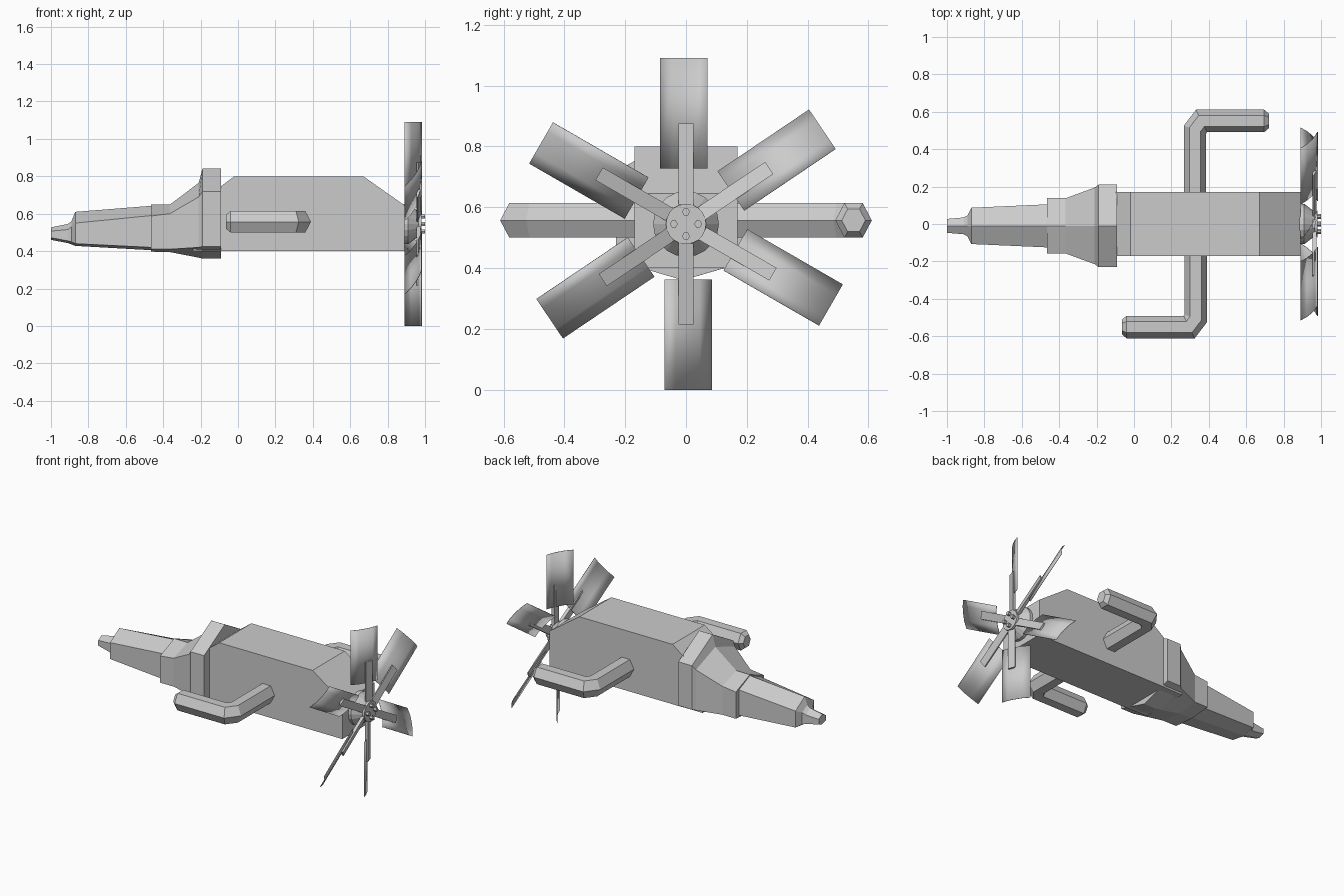
import bpy, bmesh
from math import radians, sin, cos, pi
from mathutils import Vector, Matrix

if "Cube" in bpy.data.objects:
    bpy.data.objects.remove(bpy.data.objects["Cube"])


def finish(name, bm, smooth=False):
    bmesh.ops.recalc_face_normals(bm, faces=bm.faces)
    me = bpy.data.meshes.new(name)
    bm.to_mesh(me)
    bm.free()
    for p in me.polygons:
        p.use_smooth = smooth
    ob = bpy.data.objects.new(name, me)
    bpy.context.collection.objects.link(ob)
    return ob


def loft(name, rings):
    """Skin closed rings of equal size and cap both ends."""
    bm = bmesh.new()
    vs = [[bm.verts.new(p) for p in ring] for ring in rings]
    n = len(vs[0])
    for a, b in zip(vs, vs[1:]):
        for i in range(n):
            j = (i + 1) % n
            bm.faces.new((a[i], a[j], b[j], b[i]))
    bm.faces.new(vs[0])
    bm.faces.new(vs[-1])
    return finish(name, bm)


def prism(name, profile, half):
    """Extrude an xz profile across y."""
    return loft(name, [[(x, y, z) for x, z in profile] for y in (-half, half)])


def turned(name, profile, n, y=0.0, z=0.545):
    """Rings of (x, radius) around an axis along x."""
    return loft(name, [[(x, y + r * cos(2 * pi * i / n), z + r * sin(2 * pi * i / n))
                        for i in range(n)] for x, r in profile])


# Engine block and the lip that runs under the bell housing
prism("engine_block", [(-0.10, 0.40), (0.89, 0.40), (0.89, 0.645), (0.67, 0.80),
                       (-0.02, 0.80), (-0.10, 0.74)], 0.17)
prism("block_lip", [(-0.24, 0.40), (-0.09, 0.40), (-0.09, 0.42), (-0.24, 0.42)], 0.168)


# Gearbox: six-sided sections (x, half width, top, upper side, lower side, bottom)
def section(x, w, top, up, lo, bot, cy=-0.01):
    return [(x, cy, top), (x, cy + w, up), (x, cy + w, lo),
            (x, cy, bot), (x, cy - w, lo), (x, cy - w, up)]


loft("gearbox", [section(*s) for s in (
    (-1.0, 0.037, 0.527, 0.507, 0.472, 0.46),
    (-0.91, 0.045, 0.545, 0.515, 0.455, 0.443),
    (-0.89, 0.056, 0.56, 0.53, 0.45, 0.436),
    (-0.87, 0.097, 0.61, 0.55, 0.44, 0.428),
    (-0.465, 0.115, 0.642, 0.59, 0.42, 0.405),
    (-0.465, 0.148, 0.648, 0.588, 0.41, 0.397),
    (-0.365, 0.148, 0.648, 0.60, 0.41, 0.395),
    (-0.21, 0.205, 0.765, 0.69, 0.42, 0.365),
    (-0.19, 0.22, 0.842, 0.718, 0.425, 0.36),
    (-0.09, 0.22, 0.842, 0.718, 0.425, 0.36))])

# Exhaust pipes: hexagonal tube along a bent path, second one turned half round
PATH = [(0.33, -0.10), (0.33, -0.505), (0.295, -0.551), (-0.04, -0.551)]


def pipe(name, s):
    pts = [Vector((x, y, 0)) for x, y in PATH]
    pts.append(Vector((-0.065, -0.551, 0)))
    rings = []
    for i, p in enumerate(pts):
        d0 = (p - pts[max(i - 1, 0)]).normalized() if i else None
        d1 = (pts[i + 1] - p).normalized() if i < len(pts) - 1 else None
        d0, d1 = d0 or d1, d1 or d0
        t = (d0 + d1).normalized()
        m = Vector((-t.y, t.x, 0)) / t.dot(d0)
        k = 0.65 if i == len(pts) - 1 else 1
        r, h = 0.06 * k, 0.057 * k
        ring = []
        for a, b in ((1, 0), (0.5, 1), (-0.5, 1), (-1, 0), (-0.5, -1), (0.5, -1)):
            q = p + m * (a * r)
            ring.append((0.328 + s * (q.x - 0.328), s * q.y, 0.557 + b * h))
        rings.append(ring)
    loft(name, rings)


pipe("exhaust_front", 1)
pipe("exhaust_back", -1)

# Fan hub with four bolts
turned("fan_hub", [(0.87, 0.06), (0.885, 0.108), (0.91, 0.108), (0.965, 0.066), (0.98, 0.066)], 20)
for i in range(4):
    a = i * pi / 2
    turned(f"hub_bolt_{i + 1}", [(0.97, 0.013), (1.0, 0.013)], 6,
           0.04 * cos(a), 0.545 + 0.04 * sin(a))

# Fan: six cambered blades, each on a flat arm
CAMBER = [(-0.085, 0.89), (-0.045, 0.925), (0.0, 0.953), (0.035, 0.97), (0.0705, 0.981)]
for i, deg in enumerate((90, 34, -30, -90, -146, 150)):
    a = radians(deg)
    rad, tan = Vector((0, cos(a), sin(a))), Vector((0, sin(a), -cos(a)))

    def at(r, t, x):
        return Vector((x, 0, 0.545)) + rad * r + tan * t

    bm = bmesh.new()
    vs = [[bm.verts.new(at(r, t, x)) for t, x in CAMBER] for r in (0.183, 0.546)]
    for j in range(len(CAMBER) - 1):
        bm.faces.new((vs[0][j], vs[0][j + 1], vs[1][j + 1], vs[1][j]))
    blade = finish(f"fan_blade_{i + 1}", bm, True)
    mod = blade.modifiers.new("thickness", "SOLIDIFY")
    mod.thickness = 0.003
    mod.offset = 0
    loft(f"fan_arm_{i + 1}", [[at(r, t, x) for t, x in
         ((-0.024, 0.955), (0.024, 0.955), (0.024, 0.977), (-0.024, 0.962))]
        for r in (0.04, 0.33)])
